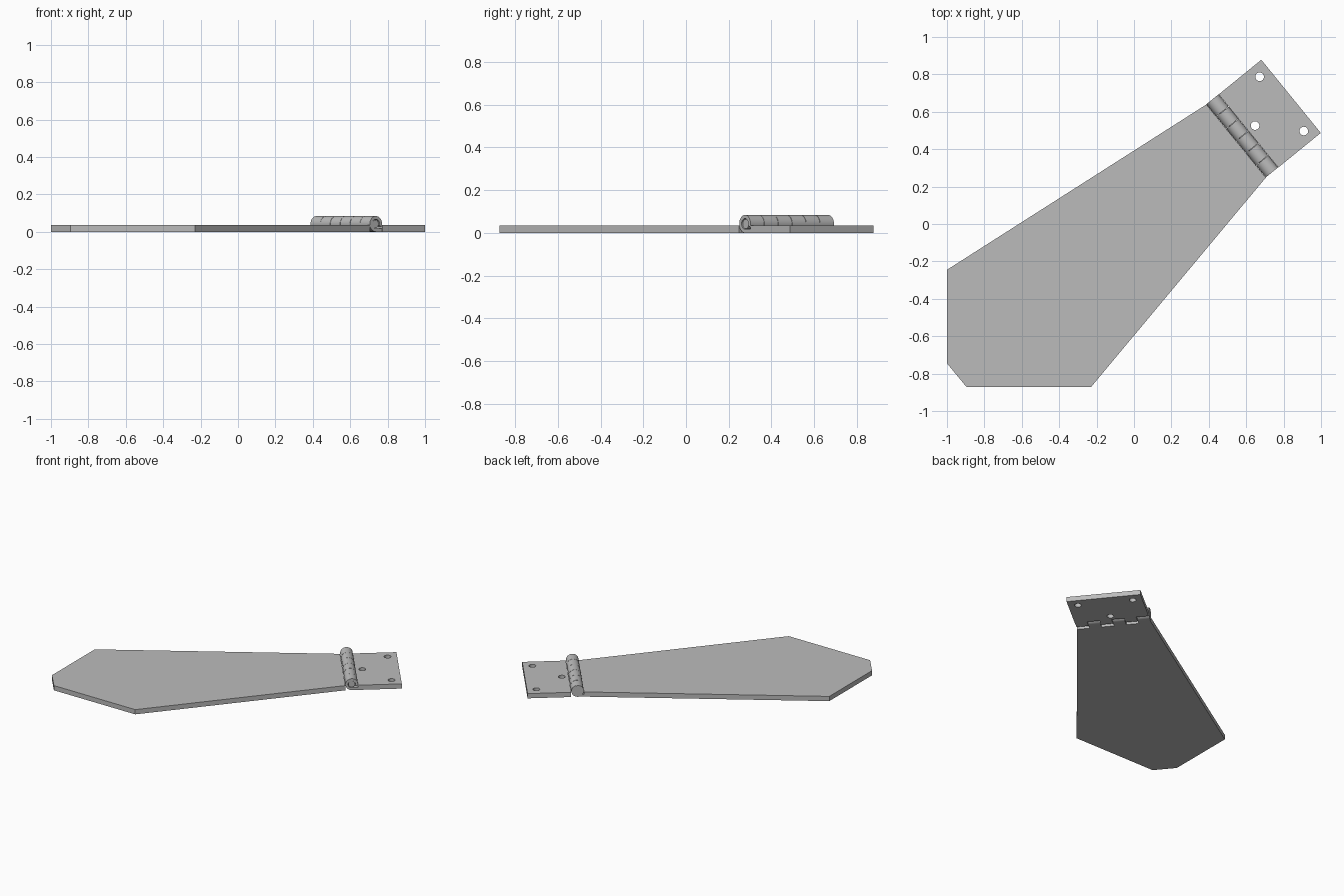
import bpy, bmesh
from math import cos, sin, radians, pi
from mathutils import Matrix, Vector

cube = bpy.data.objects.get("Cube")
if cube:
    bpy.data.objects.remove(cube, do_unlink=True)

steel = bpy.data.materials.new("grey steel")
steel.use_nodes = True
GREY = (0.5, 0.5, 0.5, 1)
steel.diffuse_color = GREY
steel.node_tree.nodes["Principled BSDF"].inputs["Base Color"].default_value = GREY

# Hinge line: V runs along the pin, U points across it to the small leaf
START = Vector((0.42, 0.666, 0))
V = Vector((0.631, -0.776, 0)).normalized()
U = Vector((-V.y, V.x, 0))
LENGTH, RADIUS, BORE, EDGE, THICK = 0.504, 0.042, 0.025, 0.043, 0.035
KNUCKLES, GAP = 6, 0.002


def on_hinge(u, v):
    p = START + U * u + V * v
    return (p.x, p.y)


def circle(x, y, r, n=32):
    return [(x + r * cos(2 * pi * i / n), y + r * sin(2 * pi * i / n)) for i in range(n)]


def arc(r, start, end, n=30):
    angles = [radians(start + (end - start) * i / n) for i in range(n + 1)]
    return [(r * cos(a), RADIUS + r * sin(a)) for a in angles]


def extrude(name, loops, depth, matrix):
    """Fill closed loops (later ones are holes) and extrude them from 0 to depth."""
    curve = bpy.data.curves.new(name, "CURVE")
    curve.dimensions = "2D"
    curve.fill_mode = "BOTH"
    curve.extrude = depth / 2
    for loop in loops:
        spline = curve.splines.new("POLY")
        spline.points.add(len(loop) - 1)
        for point, (x, y) in zip(spline.points, loop):
            point.co = (x, y, 0, 1)
        spline.use_cyclic_u = True
    helper = bpy.data.objects.new(name + " outline", curve)
    bpy.context.collection.objects.link(helper)
    bpy.context.view_layer.update()
    evaluated = helper.evaluated_get(bpy.context.evaluated_depsgraph_get())
    mesh = bpy.data.meshes.new_from_object(evaluated)
    bpy.data.objects.remove(helper, do_unlink=True)

    bm = bmesh.new()
    bm.from_mesh(mesh)
    bmesh.ops.remove_doubles(bm, verts=bm.verts, dist=1e-5)
    bmesh.ops.recalc_face_normals(bm, faces=bm.faces)
    bm.to_mesh(mesh)
    bm.free()
    mesh.transform(matrix @ Matrix.Translation((0, 0, depth / 2)))
    mesh.materials.clear()
    mesh.materials.append(steel)
    obj = bpy.data.objects.new(name, mesh)
    bpy.context.collection.objects.link(obj)
    bpy.ops.object.select_all(action="DESELECT")
    obj.select_set(True)
    bpy.context.view_layer.objects.active = obj
    bpy.ops.object.shade_smooth_by_angle(angle=radians(30))
    return obj


def along_pin(v):
    """Profile x goes across the hinge, y goes up, depth runs along the pin."""
    m = Matrix((U, (0, 0, 1), V)).transposed().to_4x4()
    m.translation = START + V * v
    return m


# Large tapered leaf
extrude("large_leaf", [[(-1, -0.245), (-1, -0.745), (-0.895, -0.872), (-0.23, -0.872),
                        on_hinge(-EDGE, LENGTH), on_hinge(-EDGE, 0)]],
        THICK, Matrix.Identity(4))

# Small rectangular leaf with three screw holes
corners = [on_hinge(u, v) for u, v in
           ((EDGE, 0), (0.336, 0), (0.336, LENGTH), (EDGE, LENGTH))]
holes = [circle(*on_hinge(u, v), 0.023) for u, v in
         ((0.272, 0.065), (0.272, LENGTH - 0.065), (0.088, LENGTH / 2))]
extrude("small_leaf", [corners] + holes, THICK, Matrix.Identity(4))

# Rolled knuckles, alternately curling out of each leaf
wall = RADIUS - BORE
curl = ([(-EDGE, 0)] + arc(RADIUS, -90, 200) + arc(BORE, 200, -90) + [(-EDGE, wall)])
step = LENGTH / KNUCKLES
for i in range(KNUCKLES):
    side = 1 if i % 2 else -1
    profile = [(-side * x, y) for x, y in curl]
    extrude("knuckle_%d" % (i + 1), [profile], step - GAP, along_pin(i * step + GAP / 2))

# Pin through the knuckles, closed by a flush cap at the back end
extrude("pin", [circle(0, RADIUS, BORE - 0.003)], LENGTH - 0.008, along_pin(0.002))
extrude("pin_cap", [circle(0, RADIUS, RADIUS - 0.001)], 0.003, along_pin(-0.001))
